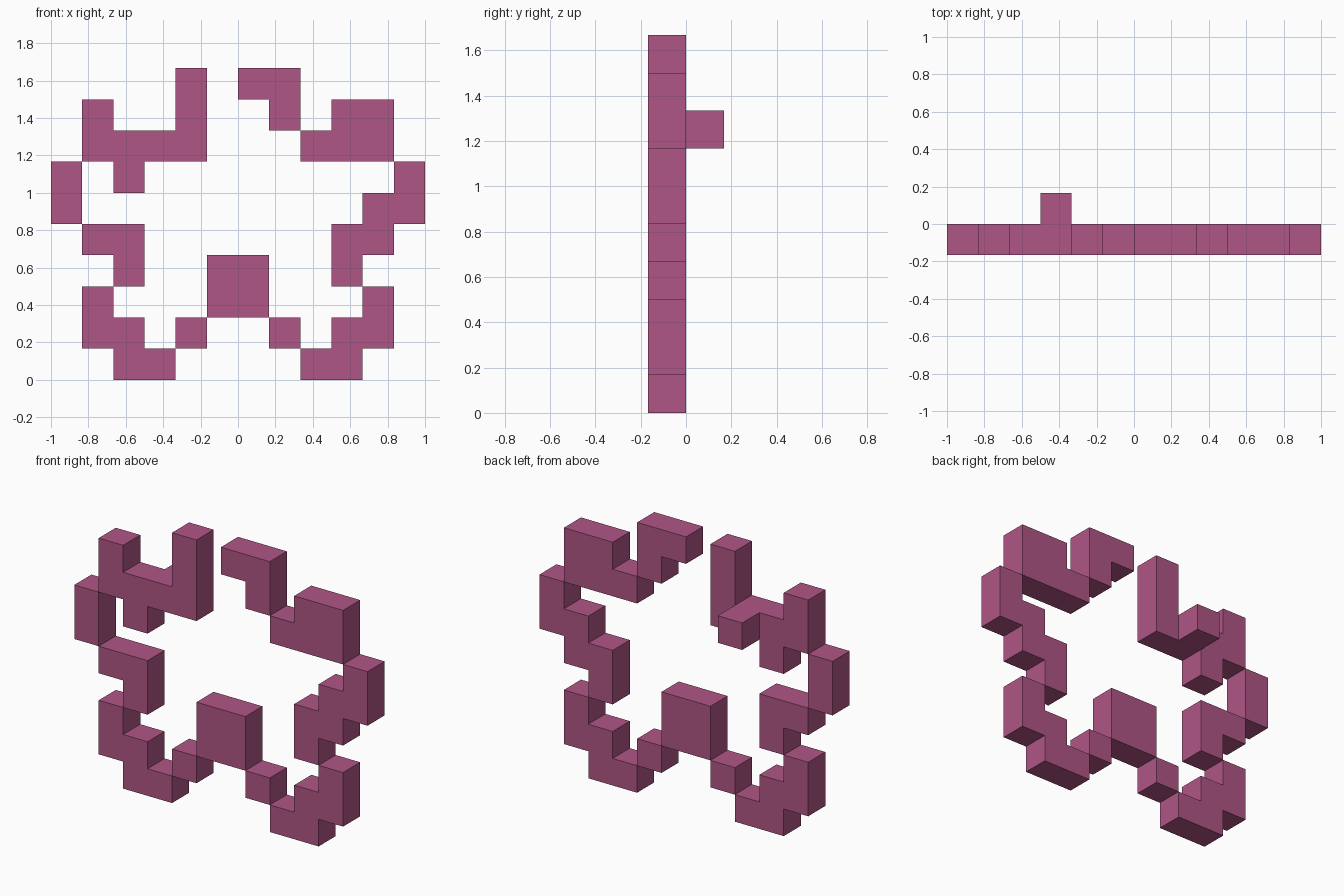
import bpy
import bmesh
from mathutils import Vector

if "Cube" in bpy.data.objects:
    bpy.data.objects.remove(bpy.data.objects["Cube"], do_unlink=True)

UNIT = 1 / 6

# Front elevation, top row first; each letter is one connected piece
LAYOUT = [
    "....a.bb....",
    ".a..a..b.cc.",
    ".aaaa...ccc.",
    "d.a........e",
    "d.........ee",
    ".ff......ee.",
    "..f..gg..e..",
    ".h...gg...k.",
    ".hh.i..j.kk.",
    "..hh....kk..",
]
NAMES = {
    "a": "upper_right_branch", "b": "top_left_hook", "c": "upper_left_step",
    "d": "right_side_bar", "e": "left_side_zigzag", "f": "right_inner_hook",
    "g": "centre_block", "h": "lower_right_zigzag", "i": "right_link_cube",
    "j": "left_link_cube", "k": "lower_left_zigzag",
}

# Material
pink = bpy.data.materials.new("dusty_magenta")
pink.use_nodes = True
colour = (0.434, 0.093, 0.238, 1)
pink.diffuse_color = colour
pink.node_tree.nodes["Principled BSDF"].inputs["Base Color"].default_value = colour

# Collect the cells of every piece; the slab lies in layer y = -1
pieces = {}
for row, line in enumerate(reversed(LAYOUT)):
    for col, letter in enumerate(line):
        if letter != ".":
            pieces.setdefault(letter, set()).add((col - 6, -1, row))
# Stub sticking out of the back
pieces["a"].add((-3, 0, 7))


def build_piece(name, cells):
    """Outer shell of a group of grid cells, with coplanar faces joined."""
    bm = bmesh.new()
    for cell in cells:
        centre = Vector(cell) + Vector((0.5, 0.5, 0.5))
        for axis in range(3):
            for sign in (-1, 1):
                normal = Vector((0, 0, 0))
                normal[axis] = sign
                if tuple(int(c + n) for c, n in zip(cell, normal)) in cells:
                    continue
                u = Vector((0, 0, 0))
                u[(axis + 1) % 3] = 0.5
                v = normal.cross(u)
                mid = centre + normal / 2
                corners = (mid - u - v, mid + u - v, mid + u + v, mid - u + v)
                bm.faces.new([bm.verts.new(p * UNIT) for p in corners])
    bmesh.ops.remove_doubles(bm, verts=bm.verts, dist=0.001)
    bmesh.ops.dissolve_limit(bm, angle_limit=0.01, verts=bm.verts, edges=bm.edges)
    mesh = bpy.data.meshes.new(name)
    bm.to_mesh(mesh)
    bm.free()
    mesh.materials.append(pink)
    bpy.context.collection.objects.link(bpy.data.objects.new(name, mesh))


for letter, cells in pieces.items():
    build_piece(NAMES[letter], cells)
